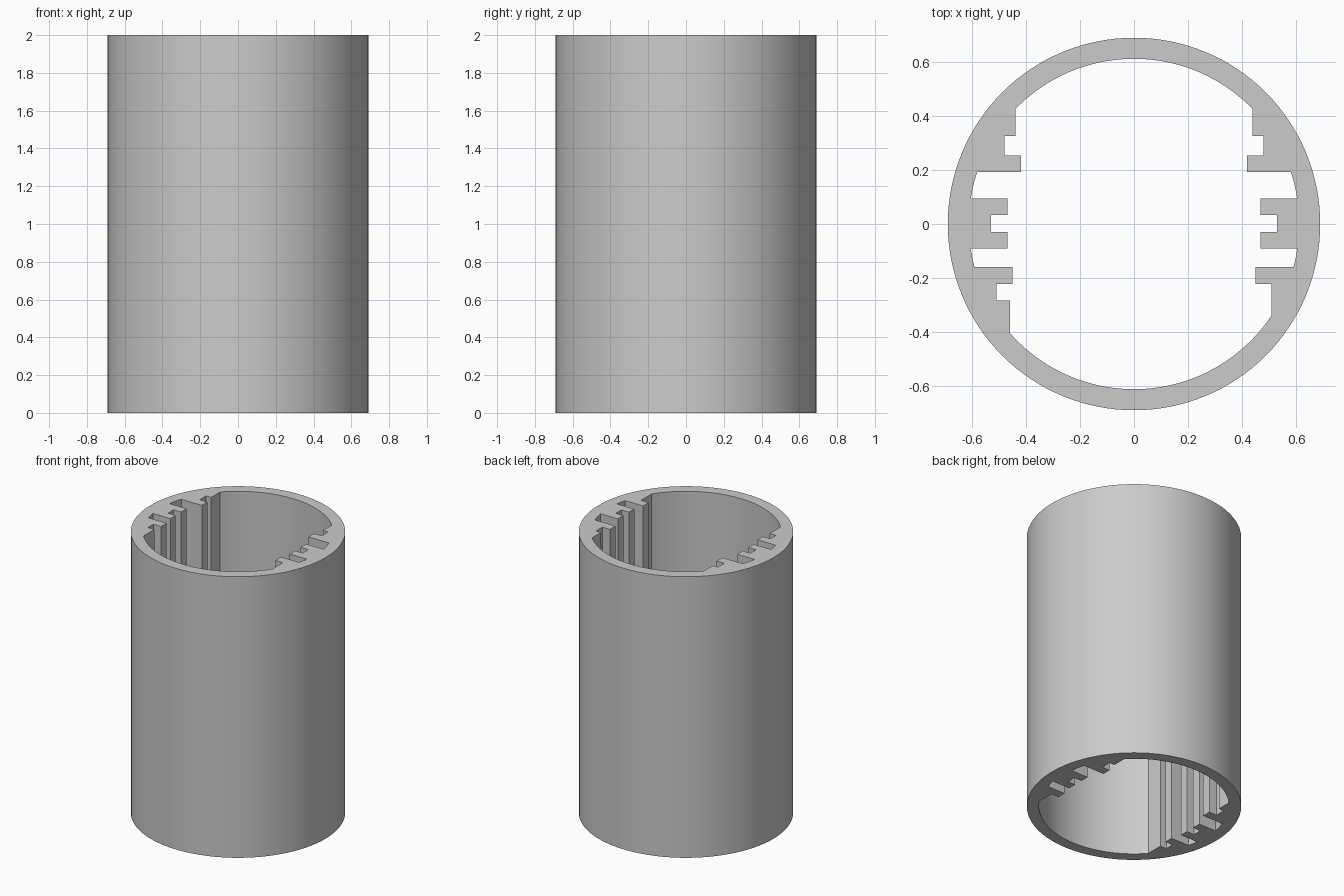
import bpy
import bmesh
from math import atan2, ceil, cos, pi, sin, sqrt

cube = bpy.data.objects.get("Cube")
if cube:
    bpy.data.objects.remove(cube, do_unlink=True)

OUTER, BORE, HEIGHT = 0.691, 0.613, 2.0
STEP = 2 * pi / 128


def arc(radius, start, end):
    """Points along a circle, going counter-clockwise, both ends included."""
    count = max(2, ceil((end - start) / STEP))
    angles = [start + (end - start) * i / count for i in range(count + 1)]
    return [(radius * cos(a), radius * sin(a)) for a in angles]


def ridge(y_low, steps, y_high):
    """Stepped ridge on the +x wall: (depth x, upper y) for each step, bottom to top."""
    points, y = [(sqrt(BORE ** 2 - y_low ** 2), y_low)], y_low
    for x, y_next in steps:
        points += [(x, y), (x, y_next)]
        y = y_next
    # A ridge end that runs straight into the bore wall drops its duplicate point
    points.append((sqrt(BORE ** 2 - y_high ** 2), y_high))
    clean = points[:1]
    for p in points[1:]:
        if abs(p[0] - clean[-1][0]) + abs(p[1] - clean[-1][1]) > 0.004:
            clean.append(p)
    return clean


def on_bore(x):
    return sqrt(BORE ** 2 - x ** 2)


# Ridges on each wall, from front to back
middle = ridge(-0.09, [(0.47, -0.03), (0.53, 0.033), (0.47, 0.095)], 0.095)
back = ridge(0.193, [(0.42, 0.255), (0.48, 0.327), (0.44, on_bore(0.44))], on_bore(0.44))
front_left = ridge(-on_bore(0.51), [(0.51, -0.222), (0.45, -0.16)], -0.16)
front_right = ridge(-on_bore(0.46), [(0.46, -0.284), (0.51, -0.222), (0.45, -0.16)], -0.16)


def mirrored(points):
    return [(-x, y) for x, y in reversed(points)]


# Bore outline: ridges joined by arcs of the bore circle
ridges = [front_left, middle, back, mirrored(back), mirrored(middle), mirrored(front_right)]
bore = []
for i, points in enumerate(ridges):
    following = ridges[(i + 1) % len(ridges)]
    start = atan2(points[-1][1], points[-1][0])
    end = atan2(following[0][1], following[0][0])
    if end < start:
        end += 2 * pi
    bore += points + arc(BORE, start, end)[1:-1]
rim = arc(OUTER, 0, 2 * pi)[:-1]

# Fill the ring section and extrude it to full height
bm = bmesh.new()
edges = []
for outline in (rim, bore):
    verts = [bm.verts.new((x, y, 0)) for x, y in outline]
    edges += [bm.edges.new((v, verts[(i + 1) % len(verts)])) for i, v in enumerate(verts)]
bmesh.ops.triangle_fill(bm, edges=edges, use_beauty=True)
top = bmesh.ops.extrude_face_region(bm, geom=bm.faces[:], use_keep_orig=True)
raised = [g for g in top["geom"] if isinstance(g, bmesh.types.BMVert)]
bmesh.ops.translate(bm, verts=raised, vec=(0, 0, HEIGHT))
bmesh.ops.recalc_face_normals(bm, faces=bm.faces[:])

mesh = bpy.data.meshes.new("ribbed_tube")
bm.to_mesh(mesh)
bm.free()
tube = bpy.data.objects.new("ribbed_tube", mesh)
bpy.context.collection.objects.link(tube)

# Plain grey material
grey = bpy.data.materials.new("light_grey")
grey.use_nodes = True
colour = (0.6, 0.6, 0.6, 1)
grey.diffuse_color = colour
grey.node_tree.nodes["Principled BSDF"].inputs["Base Color"].default_value = colour
mesh.materials.append(grey)

# Smooth curved walls, crisp edges
bpy.ops.object.select_all(action="DESELECT")
tube.select_set(True)
bpy.context.view_layer.objects.active = tube
bpy.ops.object.shade_smooth_by_angle(angle=pi / 9)
